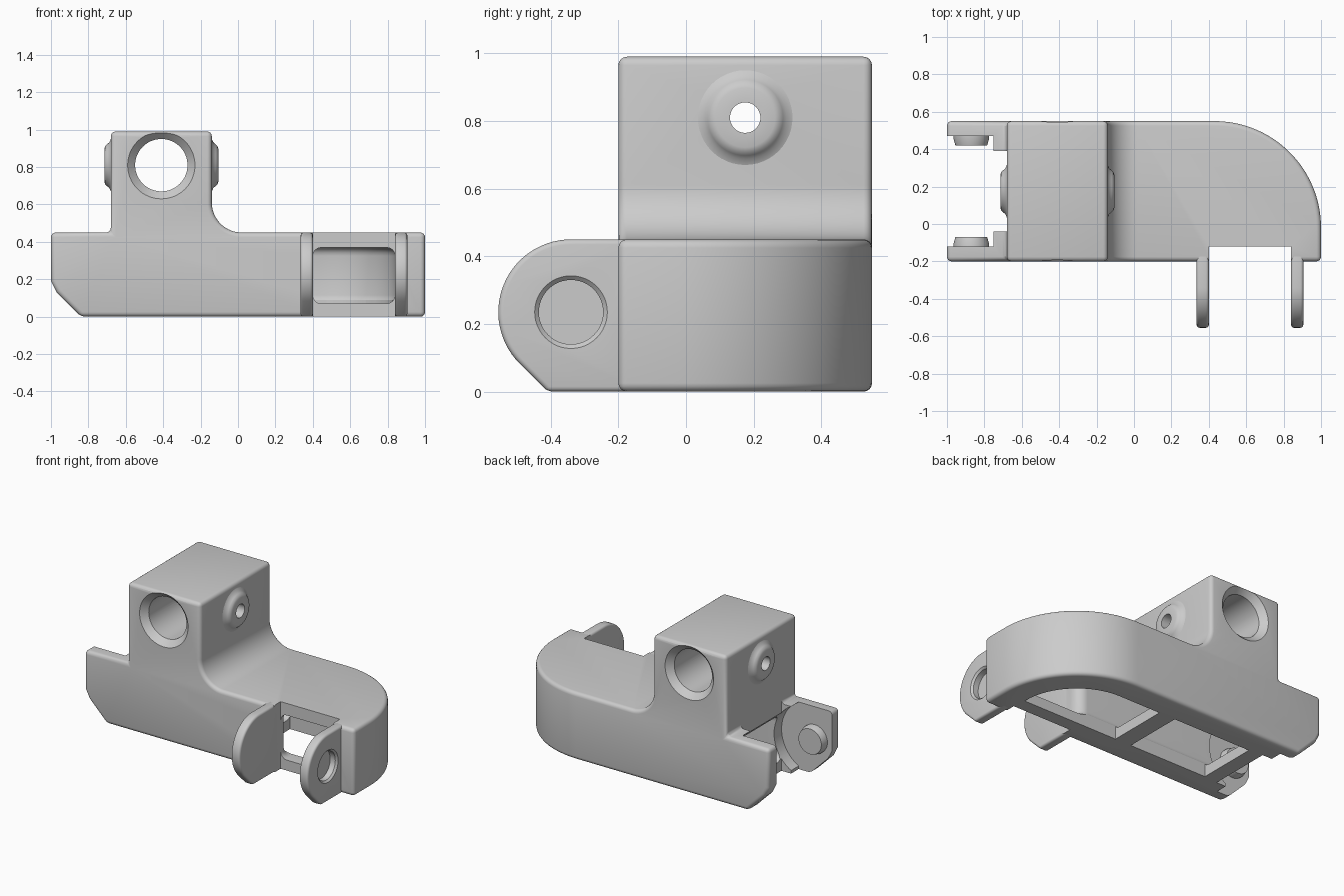
import bpy, bmesh
from math import sin, cos, pi, radians
from mathutils import Vector

cube = bpy.data.objects.get("Cube")
if cube:
    bpy.data.objects.remove(cube, do_unlink=True)

grey = bpy.data.materials.new("plain_grey")
grey.use_nodes = True
grey.diffuse_color = (0.6, 0.6, 0.6, 1)
grey.node_tree.nodes["Principled BSDF"].inputs["Base Color"].default_value = (0.6, 0.6, 0.6, 1)


def place(axis, u, v, t):
    """Profile point (u, v) at depth t along the given axis."""
    return Vector({"x": (t, u, v), "y": (u, t, v), "z": (u, v, t)}[axis])


def arc(cx, cy, r, start, end, steps=16):
    angles = [radians(start + (end - start) * i / steps) for i in range(steps + 1)]
    return [(cx + r * cos(a), cy + r * sin(a)) for a in angles]


def box(u0, u1, v0, v1):
    return [(u0, v0), (u1, v0), (u1, v1), (u0, v1)]


def finish(name, bm):
    bmesh.ops.recalc_face_normals(bm, faces=bm.faces)
    mesh = bpy.data.meshes.new(name)
    bm.to_mesh(mesh)
    bm.free()
    mesh.materials.append(grey)
    obj = bpy.data.objects.new(name, mesh)
    bpy.context.collection.objects.link(obj)
    return obj


def prism(name, pts, axis, a, b):
    bm = bmesh.new()
    low = [bm.verts.new(place(axis, u, v, a)) for u, v in pts]
    high = [bm.verts.new(place(axis, u, v, b)) for u, v in pts]
    bm.faces.new(low)
    bm.faces.new(high)
    for i in range(len(pts)):
        j = (i + 1) % len(pts)
        bm.faces.new((low[i], low[j], high[j], high[i]))
    return finish(name, bm)


def lathe(name, profile, axis, u, v, closed=False, n=48):
    """Turn (radius, depth) points about an axis through (u, v)."""
    bm = bmesh.new()
    rings = [[bm.verts.new(place(axis, u + r * cos(2 * pi * i / n), v + r * sin(2 * pi * i / n), t))
              for i in range(n)] for r, t in profile]
    pairs = list(zip(rings, rings[1:]))
    if closed:
        pairs.append((rings[-1], rings[0]))
    else:
        bm.faces.new(rings[0])
        bm.faces.new(rings[-1])
    for p, q in pairs:
        for i in range(n):
            j = (i + 1) % n
            bm.faces.new((p[i], p[j], q[j], q[i]))
    return finish(name, bm)


def apply(obj, mod):
    bpy.context.view_layer.objects.active = obj
    bpy.ops.object.modifier_apply(modifier=mod.name)


def round_edges(obj, width, angle=30):
    mod = obj.modifiers.new("round", "BEVEL")
    mod.width, mod.segments = width, 4
    mod.limit_method, mod.angle_limit = "ANGLE", radians(angle)
    apply(obj, mod)


def cut(obj, *cutters):
    for cutter in cutters:
        mod = obj.modifiers.new("cut", "BOOLEAN")
        mod.operation, mod.solver, mod.object = "DIFFERENCE", "EXACT", cutter
        apply(obj, mod)
        bpy.data.objects.remove(cutter, do_unlink=True)


def smooth(obj):
    bpy.ops.object.select_all(action="DESELECT")
    obj.select_set(True)
    bpy.context.view_layer.objects.active = obj
    bpy.ops.object.shade_smooth_by_angle(angle=radians(30))


FRONT, BACK, TOP = -0.2, 0.55, 0.45
PIN_X, PIN_Z = -0.87, 0.235
HOLE_X, HOLE_Y, HOLE_Z = -0.41, 0.175, 0.81

# Main housing: stepped side profile with a filleted tower
profile = [(-0.84, 0), (1, 0), (1, TOP)] + arc(0.02, TOP + 0.16, 0.16, 270, 180) + [
    (-0.14, 0.99), (-0.68, 0.99), (-0.68, TOP), (-1, TOP), (-1, 0.19), (-0.97, 0.13)]
housing = prism("housing", profile, "y", FRONT, BACK)

# Large round corner in plan
bm = bmesh.new()
bm.from_mesh(housing.data)
corner = [e for e in bm.edges if all(v.co.x > 0.99 and v.co.y > 0.5 for v in e.verts)]
bmesh.ops.bevel(bm, geom=corner, offset=0.57, segments=32, profile=0.5, affect="EDGES")
bm.to_mesh(housing.data)
bm.free()
round_edges(housing, 0.025)

# Fork gap with round clearance for the mating arms
fork = [(-1.2, -0.1), (-0.75, -0.1)] + arc(PIN_X, PIN_Z, 0.245, -61, 61, 24) + [
    (-0.75, 0.6), (-1.2, 0.6)]
cut(housing,
    prism("fork_cutter", fork, "y", -0.12, 0.47),
    prism("mouth_cutter", box(-1.2, -0.68, -0.04, 0.39), "z", -0.1, 0.6))

# Curved inner channel leading to the front window
bend = arc(0.43, -0.02, 0.41, 0, 90)
plan = [(-0.85, -0.04)] + arc(0.33, -0.11, 0.07, 90, 0, 8) + [
    (0.4, -0.3), (0.84, -0.3)] + bend + [(-0.85, 0.39)]
channel = prism("channel_cutter", plan, "z", 0.07, 0.37)
round_edges(channel, 0.045, 60)
cut(housing,
    prism("notch_cutter", box(0.4, 0.84, -0.4, -0.12), "z", -0.1, 0.6),
    channel)

# Bottom openings separated by cross ribs
end_opening = [(0.12, -0.03), (0.83, -0.03)] + arc(0.43, -0.02, 0.4, 0, 90) + [(0.12, 0.38)]
cut(housing,
    prism("end_opening_cutter", end_opening, "z", -0.1, 0.2),
    prism("middle_opening_cutter", box(-0.58, 0, -0.03, 0.38), "z", -0.1, 0.2))

# Chamfered bore and small cross hole in the tower
bore = [(0.2, FRONT - 0.02), (0.14, FRONT + 0.04), (0.14, BACK - 0.04), (0.2, BACK + 0.02)]
cut(housing,
    lathe("bore_cutter", bore, "y", HOLE_X, HOLE_Z, n=64),
    lathe("cross_hole_cutter", [(0.045, -0.8), (0.045, 0)], "x", HOLE_Y, HOLE_Z))
smooth(housing)

# Raised bosses around the cross hole
for name, face, side in (("right_boss", -0.68, -1), ("left_boss", -0.14, 1)):
    shape = [(0.045, -0.01), (0.045, 0.035), (0.088, 0.035), (0.102, 0.03), (0.112, 0.02),
             (0.122, 0.008), (0.14, 0), (0.14, -0.01)]
    smooth(lathe(name, [(r, face + side * h) for r, h in shape], "x", HOLE_Y, HOLE_Z, closed=True))

# Hinge pins on the inner faces of the fork
for name, wall, side in (("front_pin", -0.12, 1), ("back_pin", 0.47, -1)):
    shape = [(0.095, -0.01), (0.095, 0.015), (0.085, 0.05)]
    smooth(lathe(name, [(r, wall + side * h) for r, h in shape], "y", PIN_X, PIN_Z))

# Hinge arms with sockets in their outer faces
arm_shape = [(-0.14, TOP)] + arc(-0.34, PIN_Z, 0.215, 90, 225, 28) + [(-0.409, 0), (-0.14, 0)]
for name, inner, outer in (("right_arm", 0.4, 0.335), ("left_arm", 0.84, 0.905)):
    side = 1 if outer > inner else -1
    arm = prism(name, arm_shape, "x", inner, outer)
    round_edges(arm, 0.015, 40)
    socket = [(0.12, outer + side * 0.012), (0.095, outer - side * 0.012), (0.095, outer - side * 0.05)]
    cut(arm, lathe("socket_cutter", socket, "x", -0.34, PIN_Z))
    smooth(arm)
